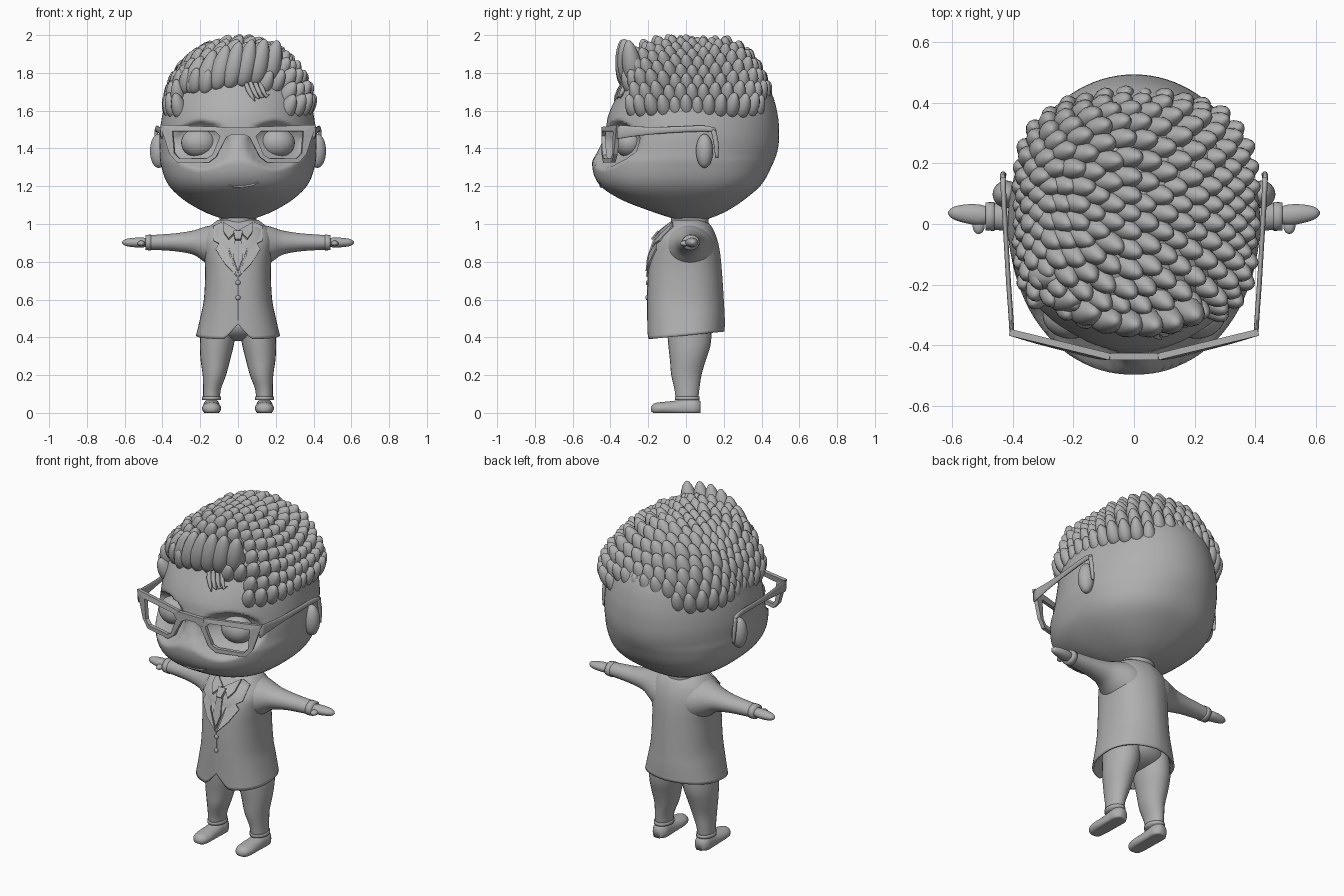
import bpy, bmesh, random
from math import pi, sin, cos, copysign
from mathutils import Vector, Matrix

random.seed(4)
if "Cube" in bpy.data.objects:
    bpy.data.objects.remove(bpy.data.objects["Cube"])

GREY = bpy.data.materials.new("plain_grey")
GREY.use_nodes = True
GREY.diffuse_color = (0.43, 0.43, 0.43, 1)
GREY.node_tree.nodes["Principled BSDF"].inputs["Base Color"].default_value = (0.43, 0.43, 0.43, 1)


def make(name, bm, smooth=True):
    bmesh.ops.recalc_face_normals(bm, faces=bm.faces)
    me = bpy.data.meshes.new(name)
    bm.to_mesh(me)
    bm.free()
    me.materials.append(GREY)
    for p in me.polygons:
        p.use_smooth = smooth
    ob = bpy.data.objects.new(name, me)
    bpy.context.collection.objects.link(ob)
    return ob


def sample(rows, t):
    """Smooth interpolation of table rows by their first column."""
    t = min(max(t, rows[0][0]), rows[-1][0])
    i = max(k for k in range(len(rows) - 1) if rows[k][0] <= t)
    a, b = rows[i], rows[i + 1]
    p, q = rows[max(i - 1, 0)], rows[min(i + 2, len(rows) - 1)]
    h = b[0] - a[0]
    u = (t - a[0]) / h
    out = []
    for c in range(1, len(a)):
        m0 = (b[c] - p[c]) / (b[0] - p[0]) * h
        m1 = (q[c] - a[c]) / (q[0] - a[0]) * h
        out.append(a[c] * (1 + 2 * u) * (1 - u) ** 2 + m0 * u * (1 - u) ** 2
                   + b[c] * u * u * (3 - 2 * u) + m1 * u * u * (u - 1))
    return out


def steps(rows, n):
    return [rows[0][0] + (rows[-1][0] - rows[0][0]) * i / n for i in range(n + 1)]


def loft(name, rings):
    bm = bmesh.new()
    vs = [[bm.verts.new(p) for p in r] for r in rings]
    n = len(vs[0])
    for a, b in zip(vs, vs[1:]):
        for i in range(n):
            bm.faces.new((a[i], a[(i + 1) % n], b[(i + 1) % n], b[i]))
    bm.faces.new(vs[0])
    bm.faces.new(vs[-1])
    return make(name, bm)


def section(rows, z, n, segs=64, k=1.0, ridge=0.0):
    """Closed outline at height z; rows hold half width, front y and back y."""
    w, f, b = sample(rows, z)
    pts = []
    for i in range(segs):
        c, s = cos(2 * pi * i / segs), sin(2 * pi * i / segs)
        x, y = copysign(abs(c) ** (2 / n), c), abs(s) ** (2 / n)
        y = b * (y * (1 - ridge) + ridge * (1 - abs(x))) if s > 0 else f * y
        pts.append(Vector((k * w * x, k * y, z)))
    return pts


def front(rows, x, z, n):
    w, f, b = sample(rows, z)
    return f * max(0, 1 - abs(x / w) ** n) ** (1 / n)


def tube(name, rows, order, n=16, segs=24, floor=None):
    """Oval tube along one axis; rows: position, two centres, two radii."""
    rings = []
    for t in steps(rows, n):
        c1, c2, r1, r2 = sample(rows, t)
        ring = []
        for i in range(segs):
            p = [0, 0, 0]
            a = 2 * pi * i / segs
            p[order[0]], p[order[1]], p[order[2]] = t, c1 + r1 * cos(a), c2 + r2 * sin(a)
            if floor is not None:
                p[2] = max(p[2], floor)
            ring.append(p)
        rings.append(ring)
    return loft(name, rings)


def ball(name, loc, size):
    bm = bmesh.new()
    bmesh.ops.create_uvsphere(bm, u_segments=32, v_segments=20, radius=1,
                              matrix=Matrix.Translation(loc) @ Matrix.Diagonal((*size, 1)))
    return make(name, bm)


def plate(name, pts, surf, lift, thick, s=1):
    bm = bmesh.new()
    bm.faces.new([bm.verts.new((x * s, surf(x, z) - lift, z)) for x, z in pts])
    ob = make(name, bm, False)
    m = ob.modifiers.new("thickness", 'SOLIDIFY')
    m.thickness, m.offset = thick, 0
    return ob


def wire(name, pts, radius):
    """Round wire through points (x, y, z, relative radius)."""
    cu = bpy.data.curves.new(name, 'CURVE')
    cu.dimensions, cu.bevel_depth, cu.bevel_resolution, cu.use_fill_caps = '3D', radius, 2, True
    sp = cu.splines.new('POLY')
    sp.points.add(len(pts) - 1)
    for q, p in zip(sp.points, pts):
        q.co, q.radius = (*p[:3], 1), p[3]
    cu.materials.append(GREY)
    bpy.context.collection.objects.link(bpy.data.objects.new(name, cu))


def mirror(ob):
    ob.modifiers.new("mirror", 'MIRROR')
    return ob


# Head with full cheeks and dented eye sockets
HEAD = [(1.02, .06, -.04, .1), (1.06, .17, -.165, .2), (1.13, .29, -.345, .31), (1.21, .37, -.46, .4),
        (1.32, .41, -.497, .46), (1.39, .415, -.465, .485), (1.47, .415, -.43, .493),
        (1.58, .4, -.41, .485), (1.7, .37, -.35, .45), (1.8, .3, -.28, .38), (1.88, .18, -.16, .25),
        (1.91, .02, -.02, .02)]
bulge = lambda z: 2.02 + .4 * min(1, max(0, (1.36 - z) / .2))
rings = [section(HEAD, z, bulge(z), 96) for z in steps(HEAD, 70)]
for p in sum(rings, []):
    if p.y < 0:
        d = ((abs(p.x) - .195) / .15) ** 2 + ((p.z - 1.42) / .125) ** 2
        p.y += .085 * max(0, 1 - d) ** .6
loft("head", rings)
face = lambda x, z: front(HEAD, x, z, bulge(z))
mirror(ball("eyes", (.207, -.3, 1.43), (.094, .078, .079)))
mirror(ball("ears", (.42, .098, 1.387), (.046, .045, .09)))
wire("mouth", [(x, face(x, z) - .001, z, r) for x, z, r in
               ((-.05, 1.205, .4), (-.01, 1.197, 1), (.04, 1.2, 1), (.08, 1.207, 1), (.11, 1.222, .4))], .006)

# Glasses
lens_in = [(.345, 1.49), (.12, 1.49), (.095, 1.465), (.135, 1.365), (.165, 1.348), (.31, 1.348), (.335, 1.375)]
lens_out = [(.41, 1.525), (.08, 1.513), (.06, 1.46), (.115, 1.355), (.155, 1.325), (.32, 1.325), (.36, 1.37)]
rim_y = lambda x: -.437 + .077 * max(0, (x - .1) / .3) ** 1.2
bm = bmesh.new()
loops = [[bm.verts.new((x, rim_y(x), z)) for x, z in l] for l in (lens_in, lens_out)]
for i in range(7):
    j = (i + 1) % 7
    bm.faces.new((loops[0][i], loops[0][j], loops[1][j], loops[1][i]))
rims = mirror(make("glasses_rims", bm, False))
sol = rims.modifiers.new("thickness", 'SOLIDIFY')
sol.thickness, sol.offset = .022, 0
plate("glasses_bridge", [(-.09, 1.51), (.09, 1.51), (.07, 1.455), (.03, 1.475), (-.03, 1.475), (-.07, 1.455)],
      lambda x, z: -.437, 0, .022)
mirror(tube("glasses_temples", [(-.365, .402, 1.487, .008, .038), (-.3, .406, 1.49, .008, .03),
                                (-.2, .413, 1.493, .008, .021), (-.05, .422, 1.5, .008, .016),
                                (.1, .43, 1.505, .009, .016), (.155, .432, 1.497, .009, .012)], (1, 0, 2)))
mirror(tube("glasses_hooks", [(1.35, .428, .163, .008, .008), (1.42, .432, .16, .01, .013),
                              (1.5, .432, .145, .009, .014)], (2, 0, 1), 8, 16))

# Hair: rounded cap covered with overlapping tufts
CENTRE, A, B, C = Vector((.008, .03, 1.6)), .395, .415, .385


def hair_point(d):
    lo, hi = 0, 1
    for _ in range(24):
        m = (lo + hi) / 2
        if (d.x * m / A) ** 2 + abs(d.y * m / B) ** 4 + (d.z * m / C) ** 2 < 1:
            lo = m
        else:
            hi = m
    return CENTRE + d * lo


def tuft(bm, base, tip, rx, ry):
    axis = tip - base
    rot = axis.to_track_quat('Z', 'Y').to_matrix().to_4x4()
    new = bmesh.ops.create_uvsphere(bm, u_segments=12, v_segments=10, radius=1)["verts"]
    for v in new:
        k = 1 - .2 * v.co.z
        v.co = Vector((v.co.x * k * rx, v.co.y * k * ry, v.co.z * axis.length / 2))
    bmesh.ops.transform(bm, matrix=Matrix.Translation((base + tip) / 2) @ rot, verts=new)


bm = bmesh.new()
bmesh.ops.create_uvsphere(bm, u_segments=48, v_segments=32, radius=1)
for v in bm.verts:
    v.co = CENTRE + (hair_point(v.co.normalized()) - CENTRE) * .9
bmesh.ops.delete(bm, geom=[v for v in bm.verts if v.co.z < 1.76], context='VERTS')
make("hair_cap", bm)

bm = bmesh.new()
RINGS = 9
for r in range(RINGS + 1):
    t = r / RINGS * 1.4
    count = max(1, round(2 * pi * .41 * sin(t) / .064))
    for i in range(count):
        a = 2 * pi * (i + .5 * (r % 2)) / count
        d = Vector((sin(t) * cos(a), sin(t) * sin(a), cos(t)))
        p = hair_point(d)
        if p.y < -.24 and p.z < 1.8 and abs(p.x + .02) < .27 or p.y < -.34 and p.z < 1.88:
            continue
        if p.y > .38 and p.z < 1.7 and abs(p.x) < .2:
            continue
        axis = (d * .45 + Vector((.7 * d.z, -.2 * d.z, .75))).normalized()
        tip = p + axis * random.uniform(.005, .025)
        tuft(bm, tip - axis * .15, tip, .038, .044)
make("hair_tufts", bm)

# Tall swept fringe and loose strands
bm = bmesh.new()
for i in range(8):
    u = i / 7
    x = -.32 + .47 * u
    z = 1.68 + .06 * u
    top = 1.83 + .15 * sin(pi * min(1, .05 + u * .55))
    base = Vector((x, face(x, z) + .025, z))
    tuft(bm, base, Vector((x + .06, base.y - .005 - .03 * u, top)), .05, .052)
make("hair_fringe", bm)
for i in range(4):
    x, z = .04 + .025 * i, 1.75
    wire("forehead_strand", [(x + dx, face(x + dx, z - dz) - .012, z - dz, r) for dx, dz, r in
                             ((0, 0, 1), (.015, .04, 1.2), (.035, .075, .9), (.05, .1 - .012 * i, .2))], .011)

# Jacket with flared, notched hem and a ridge down the back
COAT = [(.4, .222, -.205, .205), (.5, .2, -.205, .205), (.6, .181, -.205, .2), (.75, .174, -.2, .19),
        (.85, .18, -.188, .18), (.92, .185, -.162, .165), (.97, .165, -.12, .145), (1.0, .135, -.09, .125),
        (1.02, .11, -.07, .1)]
rings = [section(COAT, z, 2.4, k=k, ridge=.12) for z, k in ((.47, .85), (.4, .95))]
rings += [section(COAT, z, 2.4, ridge=.12) for z in steps(COAT, 36)]
for p in sum(rings[1:], []):
    fade = max(0, 1 - (p.z - .4) / .16)
    p.z += fade * (.04 * (p.y + .2) / .4 - .01 + (.08 * max(0, 1 - abs(p.x) / .07) if p.y < 0 else 0))
loft("jacket", rings)
chest = lambda x, z: front(COAT, x, z, 2.4)
tube("neck", [(.96, 0, .02, .1, .1), (1.08, 0, .02, .095, .1)], (2, 0, 1), 4)

# Shirt, tie, lapels, buttons
plate("shirt_front", [(-.07, 1.0), (.07, 1.0), (.045, .86), (0, .74), (-.045, .86)], chest, .002, .008)
plate("tie_blade", [(-.015, .93), (.015, .93), (.026, .82), (0, .75), (-.026, .82)], chest, .008, .012)
plate("tie_knot", [(-.025, .96), (.025, .96), (.015, .915), (-.015, .915)], chest, .014, .02)
for s in (1, -1):
    plate("shirt_collar", [(.005, .965), (.08, 1.008), (.075, .955), (.05, .92)], chest, .01, .012, s)
    plate("lapel", [(.085, 1.008), (.13, .985), (.128, .91), (.1, .895), (.118, .865), (.07, .79), (.004, .72),
                    (.045, .84)], chest, .003, .014, s)
for z in (.69, .61):
    ball("jacket_button", (0, chest(0, z) - .002, z), (.013, .008, .013))
wire("jacket_seam", [(0, chest(0, z) + .001, z, 1) for z in (.73, .65, .56, .49)], .003)

# Sleeves, cuffs and hands
for s in (1, -1):
    def flip(rows):
        return rows if s > 0 else [(-r[0], *r[1:]) for r in reversed(rows)]
    tube("sleeve", flip([(.06, .01, .87, .145, .135), (.13, .012, .88, .128, .115), (.18, .015, .892, .1, .092),
                         (.23, .018, .901, .076, .066), (.32, .022, .903, .057, .049),
                         (.42, .024, .903, .047, .041), (.475, .025, .902, .043, .038)]), (0, 1, 2), 24, 32)
    tube("shirt_cuff", flip([(.46, .025, .902, .048, .042), (.49, .025, .902, .046, .04)]), (0, 1, 2), 2)
    tube("hand", flip([(.47, .028, .902, .025, .022), (.51, .03, .902, .034, .026), (.56, .034, .902, .03, .024),
                       (.6, .036, .902, .018, .016), (.613, .036, .902, .004, .004)]), (0, 1, 2))
    ball("thumb", (s * .512, -.005, .897), (.02, .028, .015))

    # Legs and shoes
    cx = s * .14
    tube("trouser_leg", [(.07, cx, .005, .045, .06), (.12, s * .138, .005, .046, .065),
                         (.2, s * .125, .002, .062, .08), (.28, s * .12, .01, .078, .095),
                         (.36, s * .112, .018, .09, .112), (.48, s * .1, .018, .095, .12)], (2, 0, 1))
    tube("trouser_cuff", [(.068, cx, .007, .05, .065), (.086, cx, .006, .05, .065)], (2, 0, 1), 2)
    tube("shoe", [(-.186, cx, .02, .012, .012), (-.17, cx, .022, .038, .028), (-.12, cx, .024, .05, .034),
                  (-.05, cx, .024, .047, .042), (.0, cx, .026, .045, .052), (.05, cx, .026, .044, .052),
                  (.078, cx, .026, .025, .035)], (1, 0, 2), 20, floor=0)
ball("hips", (0, .02, .465), (.17, .13, .085))
